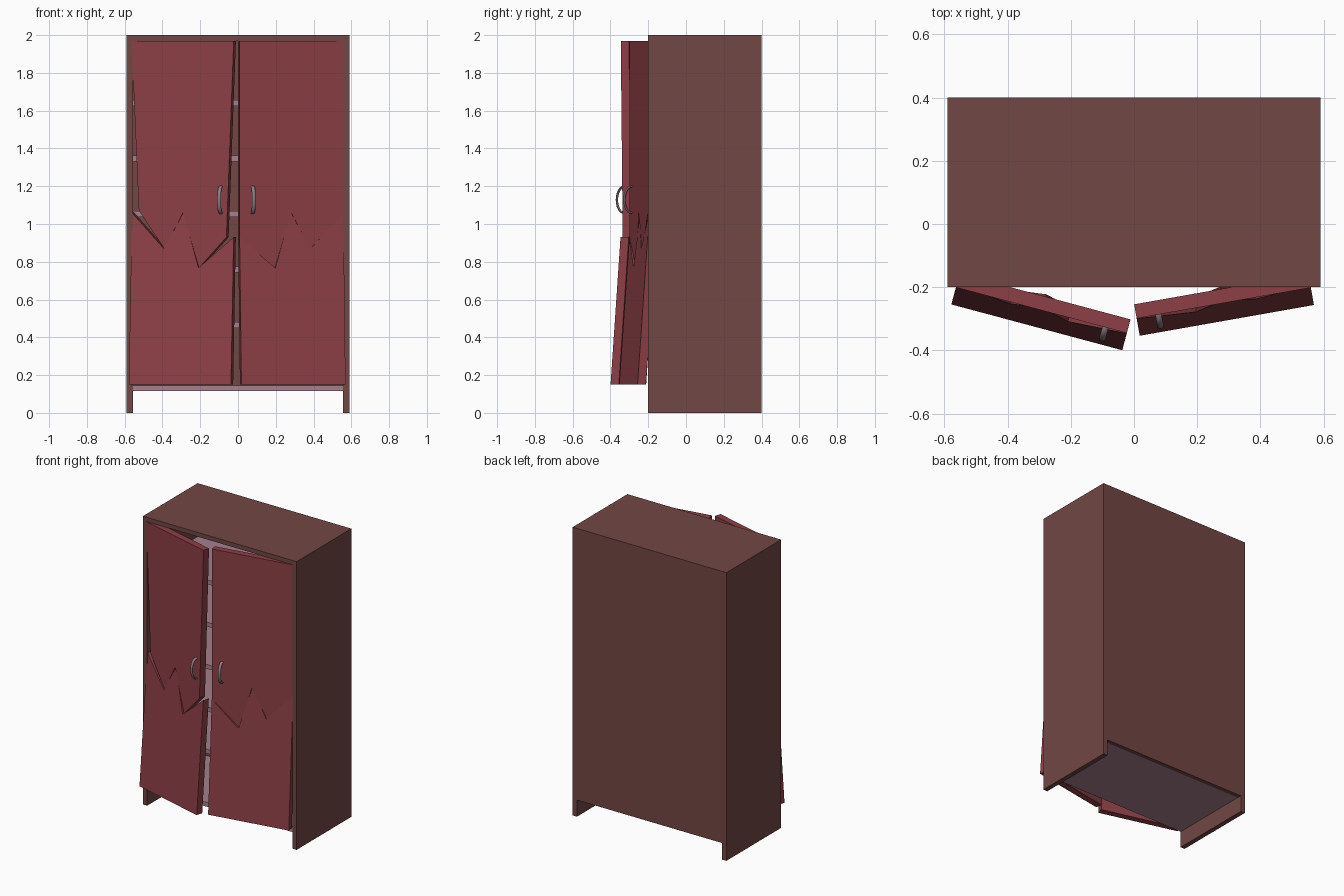
import bpy, bmesh, math
from mathutils import Vector

if "Cube" in bpy.data.objects:
    bpy.data.objects.remove(bpy.data.objects["Cube"])


def material(name, rgb):
    m = bpy.data.materials.new(name)
    m.diffuse_color = (*rgb, 1)
    m.use_nodes = True
    m.node_tree.nodes["Principled BSDF"].inputs["Base Color"].default_value = m.diffuse_color
    return m


CASE = material("brown_case", (0.165, 0.063, 0.058))
DOOR = material("red_door", (0.262, 0.050, 0.060))
SHELF = material("mauve_shelf", (0.376, 0.220, 0.262))
METAL = material("grey_handle", (0.270, 0.200, 0.230))


def finish(name, bm, mat):
    bmesh.ops.recalc_face_normals(bm, faces=bm.faces)
    me = bpy.data.meshes.new(name)
    bm.to_mesh(me)
    bm.free()
    me.materials.append(mat)
    ob = bpy.data.objects.new(name, me)
    bpy.context.collection.objects.link(ob)
    return ob


def box(name, lo, hi, mat):
    lo, hi = Vector(lo), Vector(hi)
    bm = bmesh.new()
    bmesh.ops.create_cube(bm, size=1)
    for v in bm.verts:
        v.co = (lo + hi) / 2 + v.co * (hi - lo)
    return finish(name, bm, mat)


# Cabinet case
box("left_side", (-0.59, -0.2, 0), (-0.557, 0.4, 2), CASE)
box("right_side", (0.557, -0.2, 0), (0.59, 0.4, 2), CASE)
box("top_panel", (-0.557, -0.2, 1.97), (0.557, 0.4, 2), CASE)
box("back_panel", (-0.557, 0.37, 0.115), (0.557, 0.4, 1.97), CASE)
box("bottom_panel", (-0.557, -0.2, 0.115), (0.557, 0.37, 0.145), SHELF)
for i in range(5):
    z = 0.465 + 0.294 * i
    box(f"shelf_{i + 1}", (-0.557, -0.14, z - 0.015), (0.557, 0.37, z + 0.015), SHELF)

# Broken doors: u runs from the hinge, d is depth towards the front
WIDTH, THICK, TOP, BOTTOM = 0.56, 0.045, 1.97, 0.15
CRACK = [(0.18, 0.868), (0.282, 1.06), (0.37, 0.768)]


def frame(side, angle):
    c, s = math.cos(angle), math.sin(angle)
    along, out = Vector((-side * c, -s, 0)), Vector((side * s, -c, 0))
    origin = Vector((side * 0.552, -0.157, 0))
    return lambda u, d, z: origin + along * u + out * d + Vector((0, 0, z))


def slab(name, place, outline, lean):
    bm = bmesh.new()
    rings = [[bm.verts.new(place(u, d + (0.95 - z) * lean, z)) for u, z in outline]
             for d in (0, THICK)]
    bm.faces.new(rings[0])
    bm.faces.new(rings[1])
    n = len(outline)
    for i in range(n):
        j = (i + 1) % n
        bm.faces.new((rings[0][i], rings[0][j], rings[1][j], rings[1][i]))
    return finish(name, bm, DOOR)


def handle(name, place):
    # Bowed round bar swept along an arc
    bm = bmesh.new()
    rings, steps, sides = [], 12, 10
    half, bulge = 0.07, 0.04
    for i in range(steps + 1):
        t = math.pi * i / steps
        z, d = -half * math.cos(t), bulge * math.sin(t)
        nz, nd = -bulge * math.cos(t), half * math.sin(t)
        length = math.hypot(nz, nd)
        nz, nd = nz / length, nd / length
        ring = []
        for k in range(sides):
            a = 2 * math.pi * k / sides
            across, off = 0.010 * math.cos(a), 0.006 * math.sin(a)
            ring.append(bm.verts.new(place(0.49 + across, THICK + d + off * nd,
                                           1.128 + z + off * nz)))
        rings.append(ring)
    for a, b in zip(rings, rings[1:]):
        for k in range(sides):
            m = (k + 1) % sides
            bm.faces.new((a[k], a[m], b[m], b[k]))
    bm.faces.new(rings[0])
    bm.faces.new(rings[-1])
    ob = finish(name, bm, METAL)
    bpy.ops.object.select_all(action='DESELECT')
    ob.select_set(True)
    bpy.context.view_layer.objects.active = ob
    bpy.ops.object.shade_smooth_by_angle(angle=math.radians(45))


# Only the left upper half has worn, tapering edges
for label, side, angle, worn in (("left", -1, 15, 0.04), ("right", 1, 10, 0.0)):
    place = frame(side, math.radians(angle))
    upper = [(0, TOP), (worn, 1.06 + worn * 0.3)] + CRACK + [(WIDTH - worn, 0.93), (WIDTH, TOP)]
    lower = [(0, BOTTOM), (0, 1.06)] + CRACK + [(WIDTH, 0.93), (WIDTH, BOTTOM)]
    slab(f"{label}_door_upper", place, upper, 0)
    slab(f"{label}_door_lower", place, lower, math.tan(math.radians(4)))
    handle(f"{label}_handle", place)
